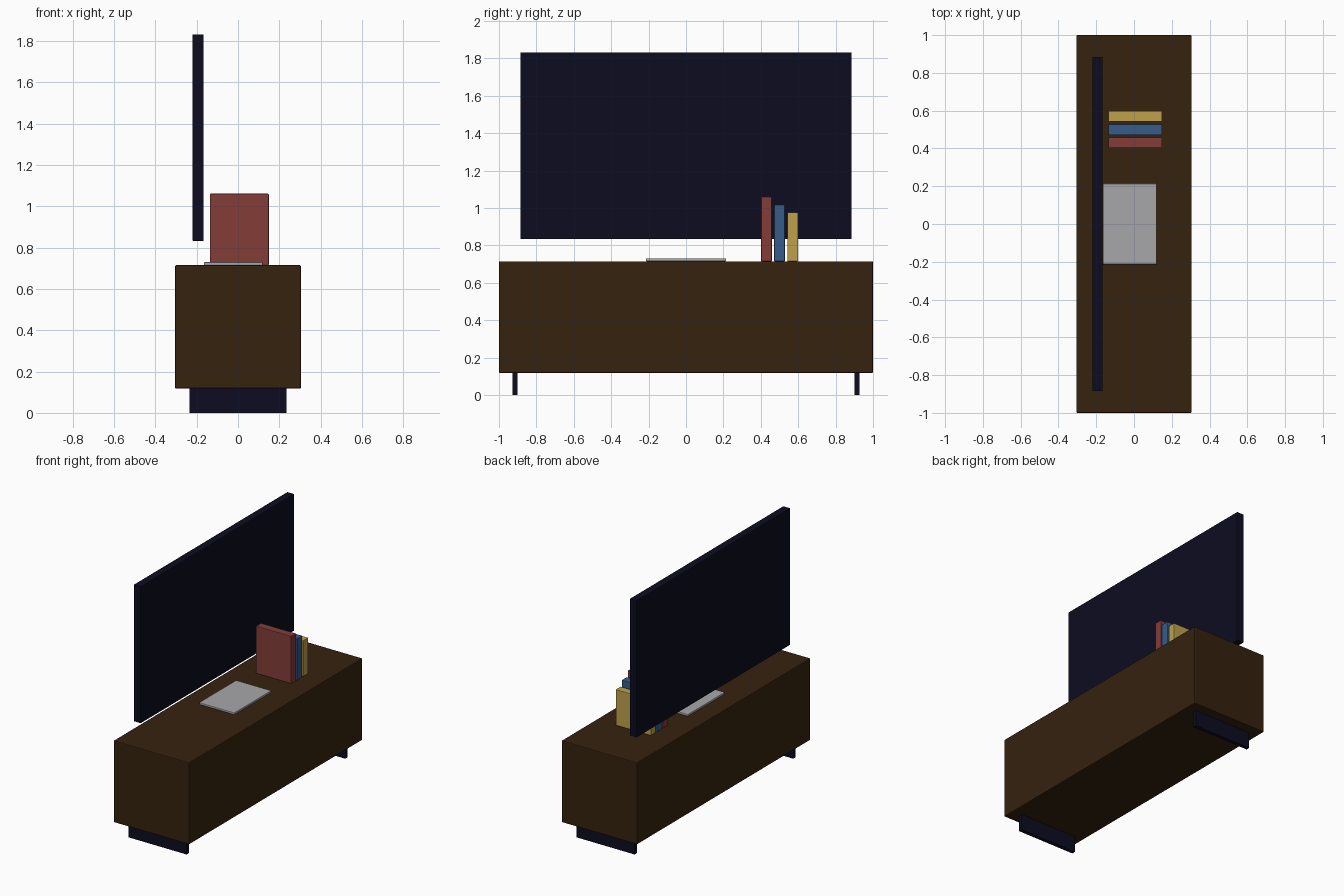
import bpy

if "Cube" in bpy.data.objects:
    bpy.data.objects.remove(bpy.data.objects["Cube"])


def material(name, rgb):
    m = bpy.data.materials.new(name)
    m.diffuse_color = (*rgb, 1)
    m.use_nodes = True
    m.node_tree.nodes["Principled BSDF"].inputs["Base Color"].default_value = m.diffuse_color
    return m


wood = material("dark_wood", (0.036, 0.016, 0.0045))
black = material("blue_black", (0.0038, 0.0038, 0.0142))
grey = material("light_grey", (0.39, 0.39, 0.41))
red = material("brick_red", (0.225, 0.046, 0.039))
blue = material("denim_blue", (0.038, 0.107, 0.25))
yellow = material("mustard", (0.52, 0.355, 0.072))


def box(name, x, y, z, mat, bevel=0.0):
    """Box from (min, max) ranges, with an optional small edge bevel."""
    bpy.ops.mesh.primitive_cube_add(size=1, location=[sum(r) / 2 for r in (x, y, z)])
    ob = bpy.context.object
    ob.name = name
    ob.scale = [r[1] - r[0] for r in (x, y, z)]
    bpy.ops.object.transform_apply(location=False, rotation=False, scale=True)
    ob.data.materials.append(mat)
    if bevel:
        mod = ob.modifiers.new("soft_edges", "BEVEL")
        mod.width = bevel
        mod.segments = 2
    return ob


# Cabinet body
box("cabinet", (-0.305, 0.305), (-1, 1), (0.118, 0.715), wood, 0.006)

# Plate feet at both ends
for side, name in ((-1, "front_foot"), (1, "back_foot")):
    c = side * 0.915
    box(name, (-0.235, 0.235), (c - 0.0135, c + 0.0135), (0, 0.118), black)

# Television panel, floating just above the cabinet
box("television", (-0.221, -0.166), (-0.885, 0.885), (0.833, 1.832), black, 0.003)

# Flat media player
box("media_player", (-0.165, 0.12), (-0.214, 0.214), (0.715, 0.73), grey, 0.004)

# Row of standing books
for i, (name, mat, top) in enumerate((("red_book", red, 1.061),
                                      ("blue_book", blue, 1.018),
                                      ("yellow_book", yellow, 0.976))):
    c = 0.43 + 0.07 * i
    box(name, (-0.136, 0.149), (c - 0.0285, c + 0.0285), (0.715, top), mat, 0.003)
